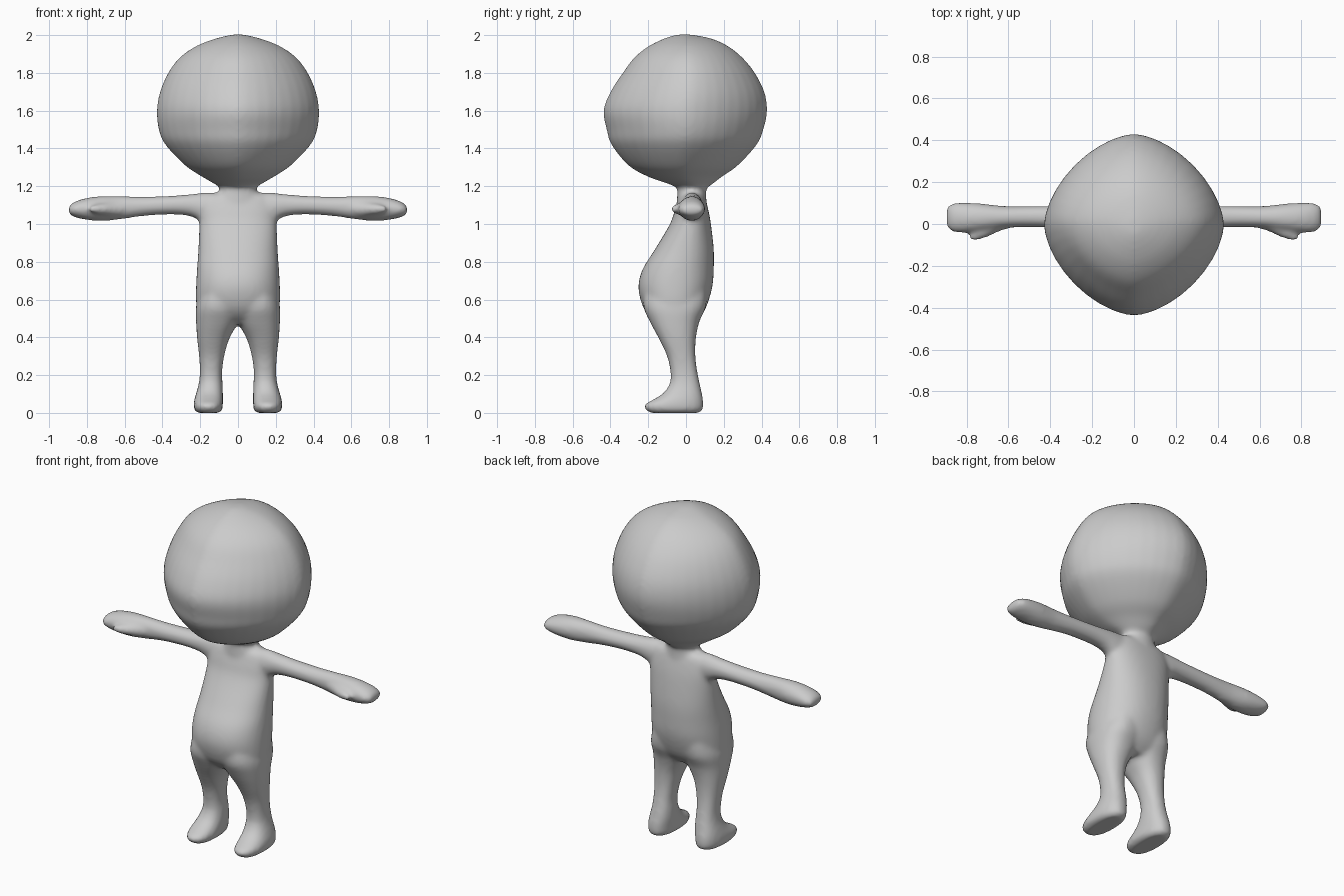
import bpy, bmesh, math

grey = bpy.data.materials.new("light grey")
grey.diffuse_color = (0.6, 0.6, 0.6, 1)

SEGMENTS = 40


def smooth_stations(rows, steps=5):
    """Catmull-Rom interpolation between cross-section rows."""
    out = []
    for i in range(len(rows) - 1):
        a, b, c, d = rows[max(i - 1, 0)], rows[i], rows[i + 1], rows[min(i + 2, len(rows) - 1)]
        for k in range(steps):
            t = k / steps
            out.append([0.5 * (2 * q + (r - p) * t + (2 * p - 5 * q + 4 * r - s) * t * t
                               + (3 * q - p - 3 * r + s) * t ** 3)
                        for p, q, r, s in zip(a, b, c, d)])
    return out + [list(rows[-1])]


def power(v, e):
    return math.copysign(abs(v) ** e, v)


def loft(bm, rows, place, roundness=2.0):
    """Skin closed rings; each row is (station, u min, u max, v min, v max)."""
    rings = []
    for t, u0, u1, v0, v1 in smooth_stations(rows):
        ring = []
        for i in range(SEGMENTS):
            a = 2 * math.pi * i / SEGMENTS
            u = (u0 + u1) / 2 + (u1 - u0) / 2 * power(math.cos(a), 2 / roundness)
            v = (v0 + v1) / 2 + (v1 - v0) / 2 * power(math.sin(a), 2 / roundness)
            ring.append(bm.verts.new(place(t, u, v)))
        rings.append(ring)
    faces = [bm.faces.new(rings[0]), bm.faces.new(rings[-1][::-1])]
    for a, b in zip(rings, rings[1:]):
        for i in range(SEGMENTS):
            j = (i + 1) % SEGMENTS
            faces.append(bm.faces.new((a[i], b[i], b[j], a[j])))
    bmesh.ops.recalc_face_normals(bm, faces=faces)


bm = bmesh.new()


def upright(t, u, v):
    return (u, v, t)


# Head: (z, x min, x max, y front, y back), slightly diamond in plan
head = [(1.19, -.09, .09, -.04, .11), (1.215, -.13, .13, -.10, .145),
        (1.25, -.19, .19, -.20, .19), (1.31, -.28, .28, -.305, .275),
        (1.42, -.385, .385, -.395, .375), (1.50, -.42, .42, -.42, .41),
        (1.60, -.43, .43, -.437, .43), (1.70, -.413, .413, -.40, .415),
        (1.80, -.37, .37, -.335, .365), (1.88, -.31, .31, -.275, .30),
        (1.94, -.225, .225, -.20, .225), (1.98, -.125, .125, -.12, .14),
        (2.003, -.03, .03, -.05, .03)]
loft(bm, head, upright, 1.65)

# Neck
neck = [(1.10, -.13, .13, -.05, .11), (1.15, -.115, .115, -.047, .107),
        (1.18, -.097, .097, -.045, .107), (1.25, -.10, .10, -.045, .11)]
loft(bm, neck, upright)

# Torso with a round belly
torso = [(.47, -.17, .17, -.14, .04), (.52, -.21, .21, -.20, .085),
         (.58, -.222, .222, -.235, .115), (.67, -.222, .222, -.252, .14),
         (.76, -.217, .217, -.23, .147), (.865, -.21, .21, -.165, .147),
         (1.0, -.205, .205, -.085, .132), (1.08, -.205, .205, -.057, .117),
         (1.14, -.18, .18, -.035, .10), (1.162, -.14, .14, -.01, .08)]
loft(bm, torso, upright, 2.2)

# Legs and feet: (z, inner x, outer x, y front, y back)
leg = [(.0, .10, .215, -.19, .07), (.018, .083, .232, -.215, .09),
       (.045, .08, .235, -.218, .092), (.075, .08, .23, -.165, .09),
       (.11, .08, .22, -.115, .083), (.16, .082, .207, -.085, .072),
       (.22, .084, .202, -.083, .06), (.30, .073, .206, -.10, .05),
       (.39, .047, .216, -.142, .052), (.48, .0, .222, -.19, .07),
       (.56, -.02, .222, -.225, .105), (.64, .0, .20, -.22, .11)]

# Arms and hands: (x, y front, y back, z bottom, z top)
arm = [(.08, -.03, .09, 1.01, 1.165), (.18, -.025, .09, 1.01, 1.166),
       (.25, -.02, .088, 1.04, 1.158), (.35, -.018, .086, 1.05, 1.15),
       (.50, -.015, .085, 1.042, 1.145), (.62, -.02, .086, 1.025, 1.148),
       (.72, -.035, .097, 1.016, 1.148), (.80, -.042, .102, 1.022, 1.138),
       (.86, -.038, .10, 1.035, 1.12), (.89, -.022, .085, 1.05, 1.10),
       (.896, -.005, .07, 1.063, 1.088)]

# Thumbs, lying along the front of the hands
thumb = [(.58, -.015, .05, 1.05, 1.12), (.65, -.038, .04, 1.04, 1.118),
         (.70, -.062, .02, 1.046, 1.112), (.75, -.077, -.03, 1.055, 1.104),
         (.78, -.077, -.045, 1.063, 1.096), (.787, -.07, -.055, 1.073, 1.088)]

for side in (-1, 1):
    loft(bm, leg, lambda t, u, v: (side * u, v, t), 2.3)
    loft(bm, arm, lambda t, u, v: (side * t, u, v))
    loft(bm, thumb, lambda t, u, v: (side * t, u, v))

mesh = bpy.data.meshes.new("body")
bm.to_mesh(mesh)
bm.free()
mesh.materials.append(grey)
body = bpy.data.objects.new("body", mesh)
bpy.context.collection.objects.link(body)
for poly in mesh.polygons:
    poly.use_smooth = True

# Fuse the parts into one skin and soften the joins
fuse = body.modifiers.new("fuse", 'REMESH')
fuse.mode = 'VOXEL'
fuse.voxel_size = 0.012
fuse.use_smooth_shade = True
soften = body.modifiers.new("soften", 'SMOOTH')
soften.factor = 0.5
soften.iterations = 10
